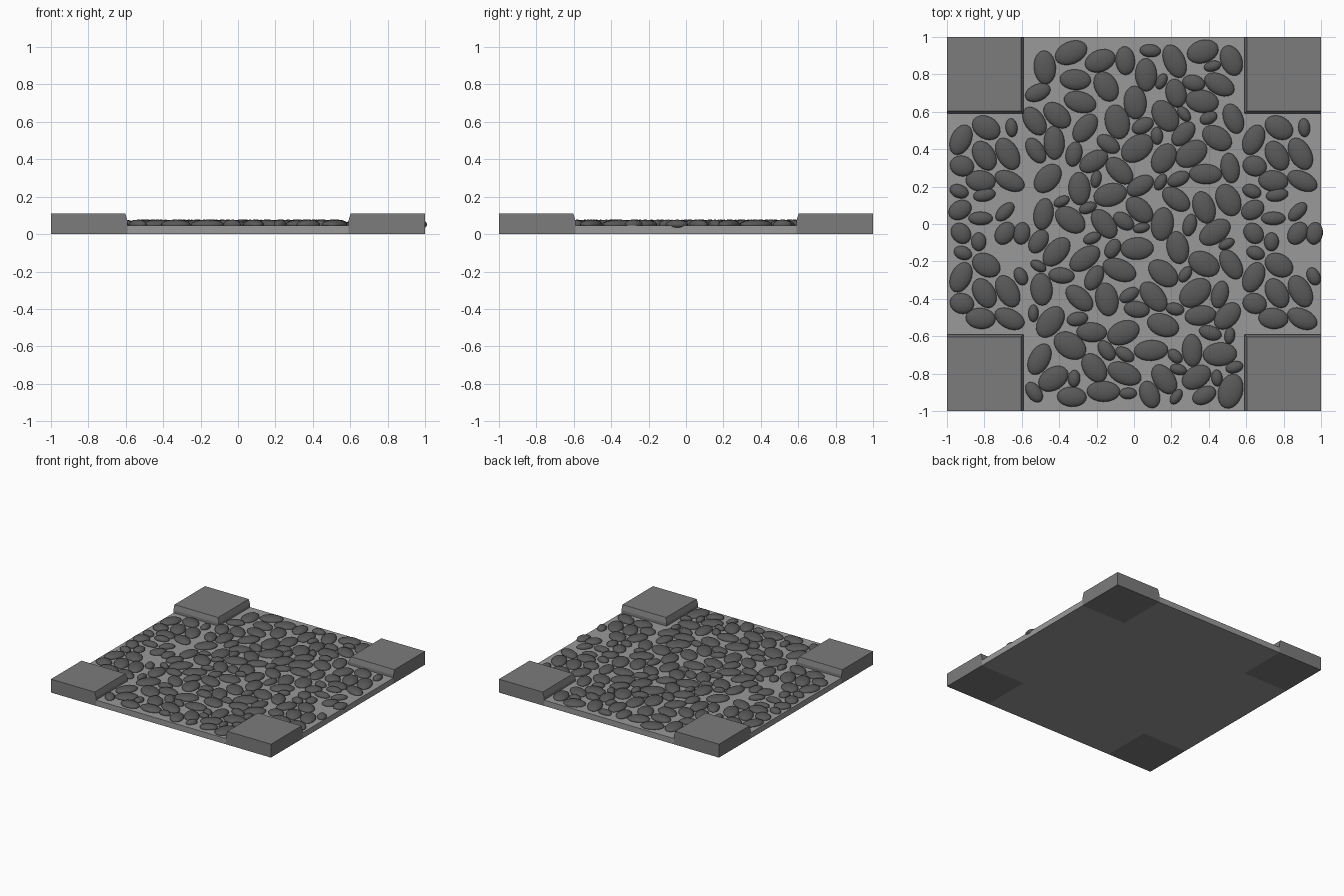
import bpy, bmesh, math, random
from mathutils import Matrix, Euler

if "Cube" in bpy.data.objects:
    bpy.data.objects.remove(bpy.data.objects["Cube"])

random.seed(11)
SLAB_TOP = 0.047
INNER = 0.59          # inner edge of the raised corners


def grey(name, v):
    m = bpy.data.materials.new(name)
    m.diffuse_color = (v, v, v, 1)
    m.use_nodes = True
    m.node_tree.nodes["Principled BSDF"].inputs["Base Color"].default_value = m.diffuse_color
    return m


def make_prism(name, rings, mat):
    """Closed solid from stacked rings of points."""
    n = len(rings[0])
    verts = [p for ring in rings for p in ring]
    faces = [tuple(reversed(range(n))), tuple(range(len(verts) - n, len(verts)))]
    for k in range(len(rings) - 1):
        for i in range(n):
            j = (i + 1) % n
            faces.append((k * n + i, k * n + j, k * n + n + j, k * n + n + i))
    me = bpy.data.meshes.new(name)
    me.from_pydata(verts, [], faces)
    me.materials.append(mat)
    ob = bpy.data.objects.new(name, me)
    bpy.context.collection.objects.link(ob)


pavement_mat = grey("pavement_grey", 0.2)
mortar_mat = grey("mortar_grey", 0.32)
stone_mat = grey("stone_grey", 0.1)

# Cross-shaped mortar bed
outline = []
for q in range(4):
    c, s = ((1, 0), (0, 1), (-1, 0), (0, -1))[q]
    for x, y in ((1, -INNER), (1, INNER), (INNER, INNER)):
        outline.append((c * x - s * y, s * x + c * y))
make_prism("mortar_bed", [[(x, y, z) for x, y in outline] for z in (0, SLAB_TOP)], mortar_mat)

# Raised corner pavements with a chamfered kerb
for sx, sy, side in ((-1, -1, "front_left"), (1, -1, "front_right"),
                     (-1, 1, "back_left"), (1, 1, "back_right")):
    rings = []
    for z, e in ((0, INNER), (0.07, INNER), (0.11, 0.603)):
        ring = [(sx * x, sy * y, z) for x, y in ((e, e), (1, e), (1, 1), (e, 1))]
        rings.append(ring if sx * sy > 0 else ring[::-1])
    make_prism("corner_pavement_" + side, rings, pavement_mat)

# Stones are (x, y, half length, half width, angle in degrees)
group = [(-.925, .45, .085, .055, 65), (-.79, .515, .08, .06, -30),
         (-.80, .365, .085, .058, -60), (-.675, .375, .092, .058, -62),
         (-.92, .31, .065, .055, -15), (-.82, .23, .08, .056, -5),
         (-.665, .23, .085, .05, -25), (-.935, .175, .052, .036, -20)]
middle = [(-.655, .515, .05, .032, 95), (-.80, .155, .06, .035, 10),
          (-.93, .075, .065, .05, 30), (-.82, .03, .065, .036, 0),
          (-.69, .065, .062, .036, 45), (-.925, -.05, .06, .05, -50),
          (-.83, -.095, .05, .04, 90), (-.69, -.05, .065, .05, 55),
          (-.60, -.05, .06, .045, 80), (-.605, -.28, .05, .035, -65),
          (-.665, -.51, .08, .05, -25)]
arm = middle + group + [(x, y - .735, a, b, t) for x, y, a, b, t in group[:-1]]
arm.append((-.915, -.155, .05, .036, -20))
arm = [s for s in arm if s[1] > -.56]
stones = [(x + dx, y, a, b, t) for dx in (0, 1.565) for x, y, a, b, t in arm]

# The through road is packed with large stones first, then smaller ones
CELL = 0.22
grid = {}


def discs(s):
    """Approximate an oval stone by five discs along its length."""
    x, y, a, b, t = s
    c, d = math.cos(math.radians(t)), math.sin(math.radians(t))
    return [(x + k * (a - b * .8) * c, y + k * (a - b * .8) * d, b * (1 - .2 * abs(k)))
            for k in (0, -.9, .9, -.5, .5)]


def cell(s):
    return math.floor(s[0] / CELL), math.floor(s[1] / CELL)


def neighbours(s):
    i, j = cell(s)
    return [p for u in (-1, 0, 1) for v in (-1, 0, 1) for p in grid.get((i + u, j + v), ())]


def free(s):
    near = neighbours(s)
    for o, _ in near:      # quick rejection by centres
        if (s[0] - o[0]) ** 2 + (s[1] - o[1]) ** 2 < (s[3] + o[3]) ** 2:
            return False
    ds = discs(s)
    if any(abs(x) + r > .6 or abs(y) + r > .985 for x, y, r in ds):
        return False
    return not any((x - u) ** 2 + (y - v) ** 2 < ((r + q) * .98) ** 2
                   for _, od in near for x, y, r in ds for u, v, q in od)


def place(s):
    grid.setdefault(cell(s), []).append((s, discs(s)))


for s in stones:
    place(s)
for size, tries in ((.088, 1500), (.078, 2500), (.068, 4000), (.058, 5000), (.047, 6000)):
    for _ in range(tries):
        a = size * random.uniform(.95, 1.08)
        s = (random.uniform(-.54, .54), random.uniform(-.94, .94), a,
             a * random.uniform(.6, .72), random.uniform(0, 180))
        if free(s):
            place(s)
            stones.append(s)

# Cobbles: smooth flattened ovals half sunk in the mortar, sharing one mesh
bm = bmesh.new()
bmesh.ops.create_uvsphere(bm, u_segments=20, v_segments=12, radius=1)
for f in bm.faces:
    f.smooth = True
stone_mesh = bpy.data.meshes.new("cobblestone")
bm.to_mesh(stone_mesh)
bm.free()
stone_mesh.materials.append(stone_mat)
for n, (x, y, a, b, t) in enumerate(stones):
    ob = bpy.data.objects.new("cobblestone_%03d" % (n + 1), stone_mesh)
    ob.location = (x, y, .051)
    ob.rotation_euler = Euler((0, 0, math.radians(t)))
    ob.scale = (a, b, .026)
    bpy.context.collection.objects.link(ob)
